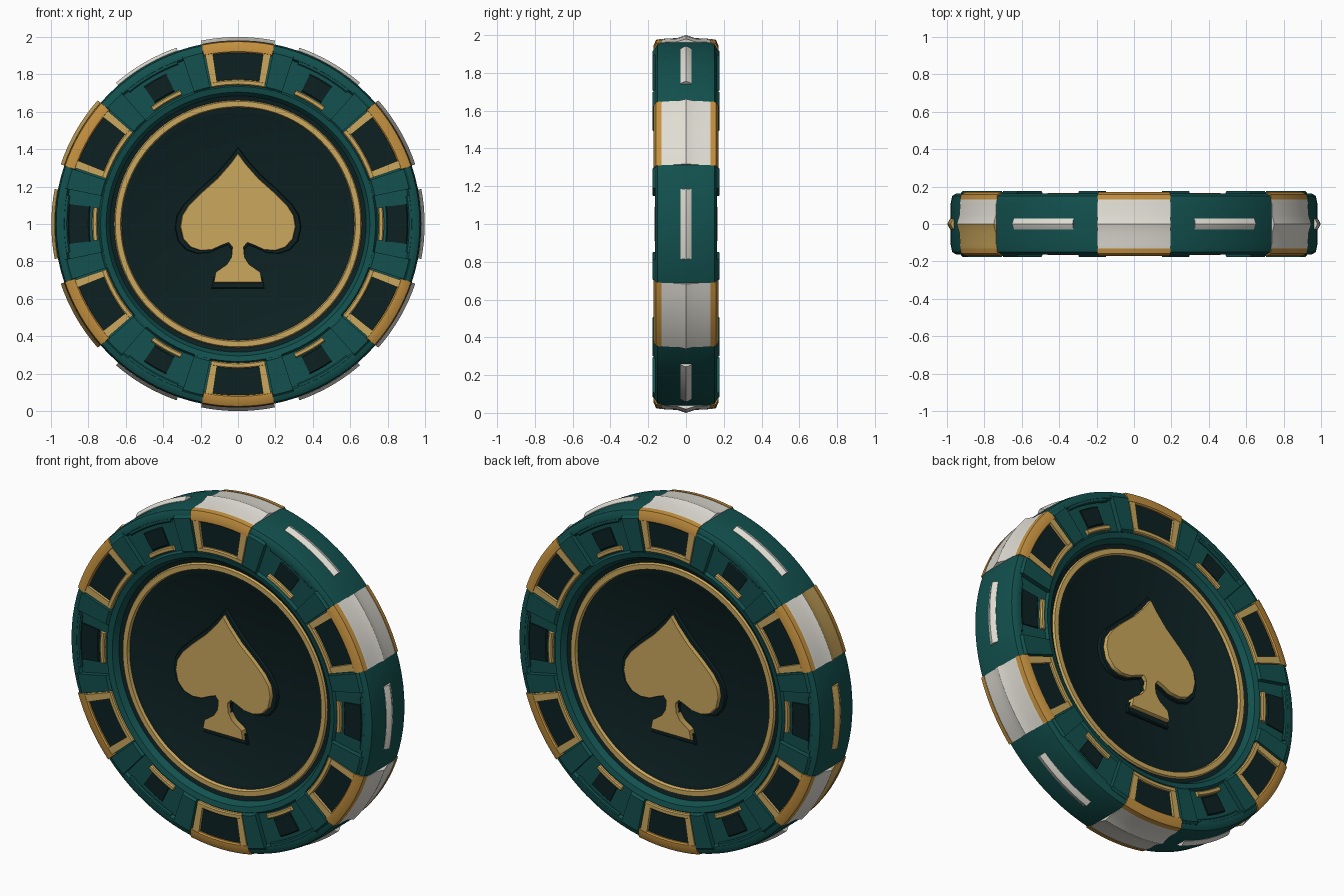
import bpy, bmesh, math

if "Cube" in bpy.data.objects:
    bpy.data.objects.remove(bpy.data.objects["Cube"])


def material(name, rgb):
    m = bpy.data.materials.new(name)
    m.use_nodes = True
    m.diffuse_color = (*rgb, 1)
    bsdf = m.node_tree.nodes["Principled BSDF"]
    bsdf.inputs["Base Color"].default_value = (*rgb, 1)
    bsdf.inputs["Roughness"].default_value = 0.6
    return m


TEAL = material("teal", (0.006, 0.082, 0.077))
DARK = material("dark_teal", (0.004, 0.015, 0.016))
GOLD = material("gold", (0.60, 0.39, 0.11))
AMBER = material("amber_gold", (0.55, 0.28, 0.05))
WHITE = material("ivory", (0.74, 0.72, 0.65))


def finish(name, bm, mats):
    bmesh.ops.remove_doubles(bm, verts=bm.verts, dist=1e-5)
    bmesh.ops.recalc_face_normals(bm, faces=bm.faces)
    mesh = bpy.data.meshes.new(name)
    bm.to_mesh(mesh)
    bm.free()
    for m in mats:
        mesh.materials.append(m)
    ob = bpy.data.objects.new(name, mesh)
    bpy.context.collection.objects.link(ob)
    bpy.ops.object.select_all(action="DESELECT")
    ob.select_set(True)
    bpy.context.view_layer.objects.active = ob
    bpy.ops.object.shade_smooth_by_angle(angle=math.radians(35))
    return ob


def sweep(bm, profile, start, end, steps, closed=True, slots=None):
    """Turn an (r, y) profile about the chip axis between two angles in degrees."""
    rings = []
    for i in range(steps + 1):
        a = math.radians(start + (end - start) * i / steps)
        rings.append([bm.verts.new((r * math.cos(a), y, 1 + r * math.sin(a)))
                      for r, y in profile])
    n = len(profile)
    for r0, r1 in zip(rings, rings[1:]):
        for j in range(n if closed else n - 1):
            k = (j + 1) % n
            f = bm.faces.new((r0[j], r0[k], r1[k], r1[j]))
            f.material_index = slots[j] if slots else 0
    if closed:
        bm.faces.new(rings[0])
        bm.faces.new(rings[-1])


def sectors(name, mat, profile, angles, half, sides=(-1, 1)):
    """One curved block per angle, repeated on the front and back."""
    bm = bmesh.new()
    for s in sides:
        for a in angles:
            sweep(bm, [(r, s * y) for r, y in profile], a - half, a + half, 8)
    return finish(name, bm, [mat])


def box(r0, r1, y0, y1, b=0.006):
    """Block cross-section with bevelled outer corners."""
    return [(r0, y0), (r0, y1 - b), (r0 + b, y1), (r1 - b, y1), (r1, y1 - b), (r1, y0)]


# Turned body: dark centre, gold ring, teal rim
half_profile = [(0, .10), (.575, .10), (.59, .108), (.622, .112), (.628, .128), (.656, .128),
                (.662, .116), (.685, .122), (.705, .155), (.735, .163), (.745, .148),
                (.92, .148), (.93, .163), (.95, .163), (.972, .15), (.98, .11)]
half_slots = [1, 1, 1, 2, 2, 2, 1, 0, 0, 0, 0, 0, 0, 0, 0]
profile = [(r, -y) for r, y in half_profile] + [(r, y) for r, y in reversed(half_profile)]
bm = bmesh.new()
sweep(bm, profile, 0, 360, 96, False, half_slots + [0] + half_slots[::-1])
bmesh.ops.dissolve_degenerate(bm, dist=1e-5, edges=bm.edges)
finish("chip_body", bm, [TEAL, DARK, GOLD])

MAIN = range(30, 390, 60)
MINOR = range(0, 360, 60)
SIDE, SLANT = (0, 180), (60, 120, 240, 300)

# Raised teal ribs between the pads
sectors("rim_ribs", TEAL, box(.735, .945, .13, .177, .012), range(15, 375, 30), 3.4)

# Gold framed pads
sectors("pad_windows", DARK, box(.765, .93, .13, .156), MAIN, 9.5)
sectors("frame_inner_bars", GOLD, box(.742, .772, .13, .172), MAIN, 11)
bm = bmesh.new()
for s in (-1, 1):
    for a in MAIN:
        for d in (-1, 1):
            sweep(bm, [(r, s * y) for r, y in box(.742, .93, .13, .171)],
                  a + d * 8.4, a + d * 11, 3)
finish("frame_side_bars", bm, [GOLD])
sectors("frame_outer_bars", AMBER,
        [(.915, .13), (.915, .165), (.922, .172), (.948, .171), (.975, .158), (.98, .13)],
        MAIN, 11.5)

# Plain pads: dark window and gold tick
sectors("side_windows", DARK, box(.795, .91, .13, .156), SIDE, 6.7)
sectors("slanted_windows", DARK, box(.785, .89, .13, .156), SLANT, 4.4)
sectors("pad_ticks", GOLD, box(.752, .78, .13, .166), MINOR, 6.6)
sectors("pad_shoulders", TEAL, box(.91, .935, .13, .162), MINOR, 9.5)

# Ridged edge blocks, built as front and back halves
ridge = [(.94, 0), (.94, .158), (.972, .155), (.982, .11), (.984, .05), (1.0, 0)]
sectors("edge_blocks_back", WHITE, ridge, MAIN, 11.4, (1,))
sectors("edge_blocks_front", WHITE, ridge, (-90, -30, 30, 90), 11.4, (-1,))
sectors("edge_blocks_front_gold", GOLD, ridge, (150, 210), 11.4, (-1,))

# Slim edge bars
bar = [(.95, -.03), (.982, -.03), (.993, -.012), (.998, 0), (.993, .012), (.982, .03), (.95, .03)]
sectors("edge_bars", WHITE, bar, (0, 60, 120, 240, 300), 10.8, (1,))
sectors("edge_bar_gold", GOLD, bar, (180,), 10.8, (1,))

# Spade emblem on both faces: dark plinth under a gold plate
outline = [(.04, 1.325), (.11, 1.245), (.2, 1.165), (.265, 1.10), (.3, 1.045), (.31, .985),
           (.295, .92), (.255, .875), (.2, .857), (.14, .862), (.09, .885), (.05, .9),
           (.03, .875), (.035, .82), (.06, .78), (.12, .738), (.13, .685)]
spade = [(0, 1.38)] + outline + [(-x, z) for x, z in reversed(outline)]


def emblem(name, mat, scale, low, high):
    bm = bmesh.new()
    for s in (-1, 1):
        loops = []
        for y, k in ((low, 1), (high - .008, 1), (high, .985)):
            loops.append([bm.verts.new((x * scale * k, s * y, 1.03 + (z - 1.03) * scale * k))
                          for x, z in spade])
        n = len(spade)
        for a, b in zip(loops, loops[1:]):
            for i in range(n):
                j = (i + 1) % n
                bm.faces.new((a[i], a[j], b[j], b[i]))
        bm.faces.new(loops[0])
        bm.faces.new(loops[-1])
    finish(name, bm, [mat])


emblem("spade_plinth", DARK, 1.09, .09, .118)
emblem("spade_plate", GOLD, 1.0, .10, .14)
